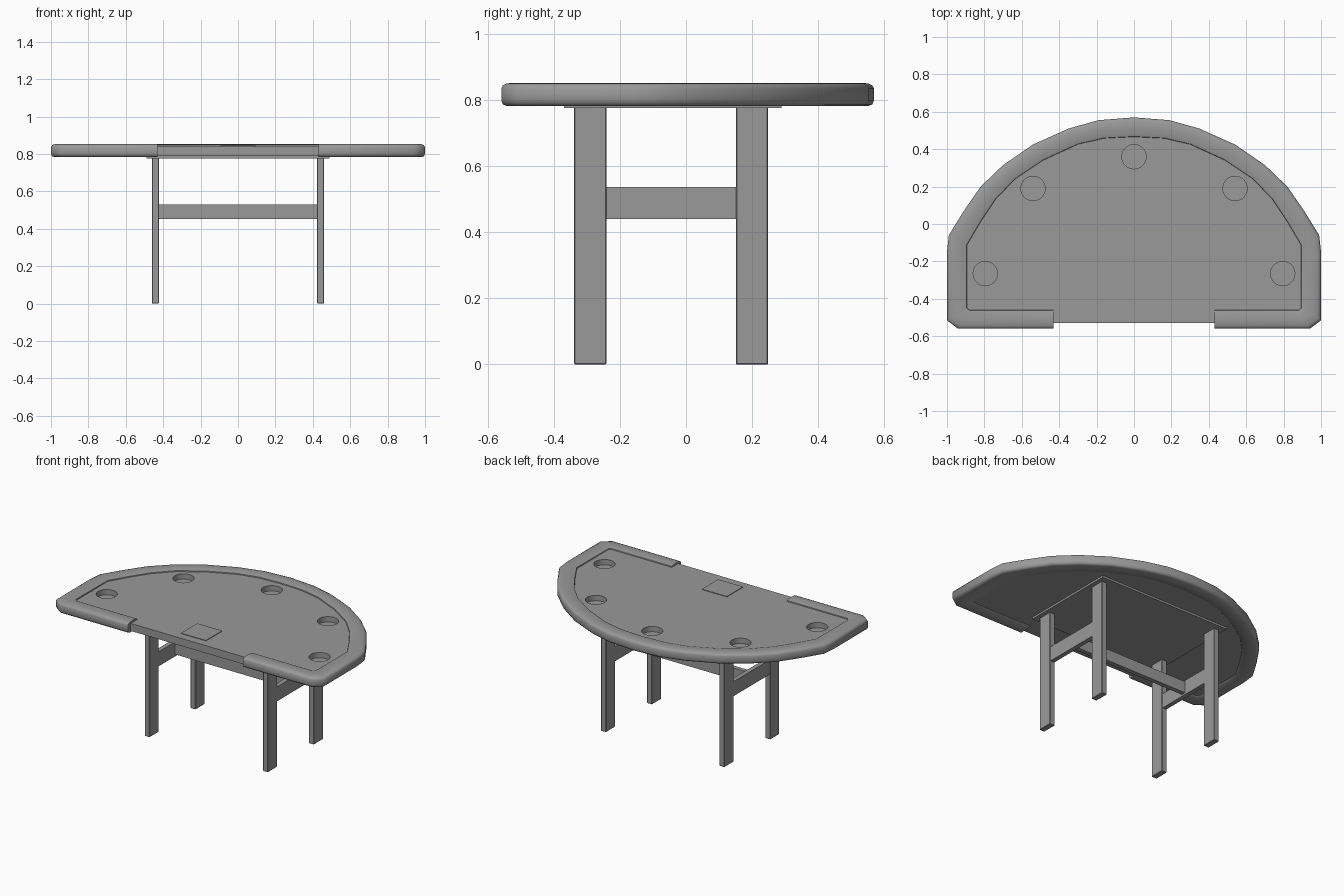
import bpy, bmesh, math
from mathutils import Vector

old = bpy.data.objects.get("Cube")
if old:
    bpy.data.objects.remove(old, do_unlink=True)

grey = bpy.data.materials.new("plain grey")
grey.use_nodes = True
grey.diffuse_color = (0.32, 0.32, 0.32, 1)
grey.node_tree.nodes["Principled BSDF"].inputs["Base Color"].default_value = grey.diffuse_color


def finish(name, bm, smooth=None):
    """Turn a bmesh into a named, coloured object."""
    bmesh.ops.recalc_face_normals(bm, faces=bm.faces)
    mesh = bpy.data.meshes.new(name)
    bm.to_mesh(mesh)
    bm.free()
    mesh.materials.append(grey)
    ob = bpy.data.objects.new(name, mesh)
    bpy.context.collection.objects.link(ob)
    if smooth:
        shade(ob, smooth)
    return ob


def select(ob):
    bpy.ops.object.select_all(action='DESELECT')
    ob.select_set(True)
    bpy.context.view_layer.objects.active = ob


def shade(ob, degrees):
    select(ob)
    bpy.ops.object.shade_smooth_by_angle(angle=math.radians(degrees))


def box(name, low, high, bevel=0):
    bm = bmesh.new()
    bmesh.ops.create_cube(bm, size=1)
    low, high = Vector(low), Vector(high)
    for v in bm.verts:
        v.co = (low + high) / 2 + v.co * (high - low)
    if bevel:
        bmesh.ops.bevel(bm, geom=bm.edges[:], offset=bevel, segments=1, affect='EDGES')
    return finish(name, bm)


def cylinder(name, centre, radius, depth, along_y=False):
    bm = bmesh.new()
    bmesh.ops.create_cone(bm, cap_ends=True, segments=32, radius1=radius,
                          radius2=radius, depth=depth)
    for v in bm.verts:
        if along_y:
            v.co = Vector((v.co.x, v.co.z, v.co.y))
        v.co += Vector(centre)
    return finish(name, bm)


def cut(ob, cutter):
    """Subtract the cutter and throw it away."""
    select(ob)
    mod = ob.modifiers.new("cut", 'BOOLEAN')
    mod.operation = 'DIFFERENCE'
    mod.solver = 'EXACT'
    mod.object = cutter
    bpy.ops.object.modifier_apply(modifier=mod.name)
    bpy.data.objects.remove(cutter, do_unlink=True)


# Half outlines of the rail, from the dealer gap round to the back centre
outer = [(.43, -.56), (.94, -.56), (1, -.515), (1, -.15), (.99, -.06), (.91, .07),
         (.82, .2), (.7, .315), (.54, .425), (.35, .51), (.19, .555), (0, .57)]
inner = [(.43, -.46), (.88, -.46), (.893, -.445), (.893, -.2), (.893, -.115), (.82, .01),
         (.74, .13), (.635, .24), (.485, .34), (.3, .425), (.16, .457), (0, .465)]


def mirrored(half):
    return half + [(-x, y) for x, y in reversed(half[:-1])]


# Padded rail: a rounded section swept along both outlines
section = [(0, .8), (0, .836), (.05, .846), (.17, .852), (.5, .853), (.83, .851),
           (.97, .847), (1, .838), (1, .792), (.95, .786), (.17, .783), (.05, .788)]
bm = bmesh.new()
rings = []
for a, b in zip(mirrored(outer), mirrored(inner)):
    p, q = Vector(a), Vector(b)
    rings.append([bm.verts.new((*p.lerp(q, t), z)) for t, z in section])
for r, s in zip(rings, rings[1:]):
    for i in range(len(section)):
        j = (i + 1) % len(section)
        bm.faces.new((r[i], r[j], s[j], s[i]))
bm.faces.new(rings[0])
bm.faces.new(rings[-1])
finish("padded_rail", bm, 50)

# Playing surface, tucked slightly under the rail
edge = [(x * 1.01, y * 1.01) for x, y in inner]
edge[0] = (.43, -.465)
outline = mirrored([(.43, -.53)] + edge)
bm = bmesh.new()
base = bm.faces.new([bm.verts.new((x, y, .79)) for x, y in outline])
top = bmesh.ops.extrude_face_region(bm, geom=[base])["geom"]
bmesh.ops.translate(bm, vec=(0, 0, .051),
                    verts=[g for g in top if isinstance(g, bmesh.types.BMVert)])
table = finish("playing_surface", bm)

# Cup recesses
for x, y in [(0, .36), (.54, .19), (-.54, .19), (.795, -.265), (-.795, -.265)]:
    cut(table, cylinder("cup_cutter", (x, y, .84), .065, .07))

# Chip tray with four troughs, let into the surface
tray_low, tray_high = (-.093, -.475, .797), (.093, -.303, .845)
cut(table, box("tray_cutter", tray_low, (.093, -.303, .9)))
shade(table, 30)
tray = box("chip_tray", tray_low, tray_high)
for i in range(4):
    x = (i - 1.5) * .0445
    cut(tray, cylinder("trough_cutter", (x, -.389, .842), .0205, .158, True))
shade(tray, 30)

# Mounting plate under the top
box("mounting_plate", (-.49, -.37, .777), (.49, .29, .791))

# Legs and stretchers
for side, s in (("left", 1), ("right", -1)):
    for place, y in (("front", -.29), ("back", .2)):
        box(f"{place}_{side}_leg", (s * .442 - .019, y - .049, 0),
            (s * .442 + .019, y + .049, .78), .003)
    box(f"{side}_stretcher", (s * .442 - .015, -.242, .44), (s * .442 + .015, .152, .538))
box("long_stretcher", (-.43, -.06, .453), (.43, -.03, .53))
